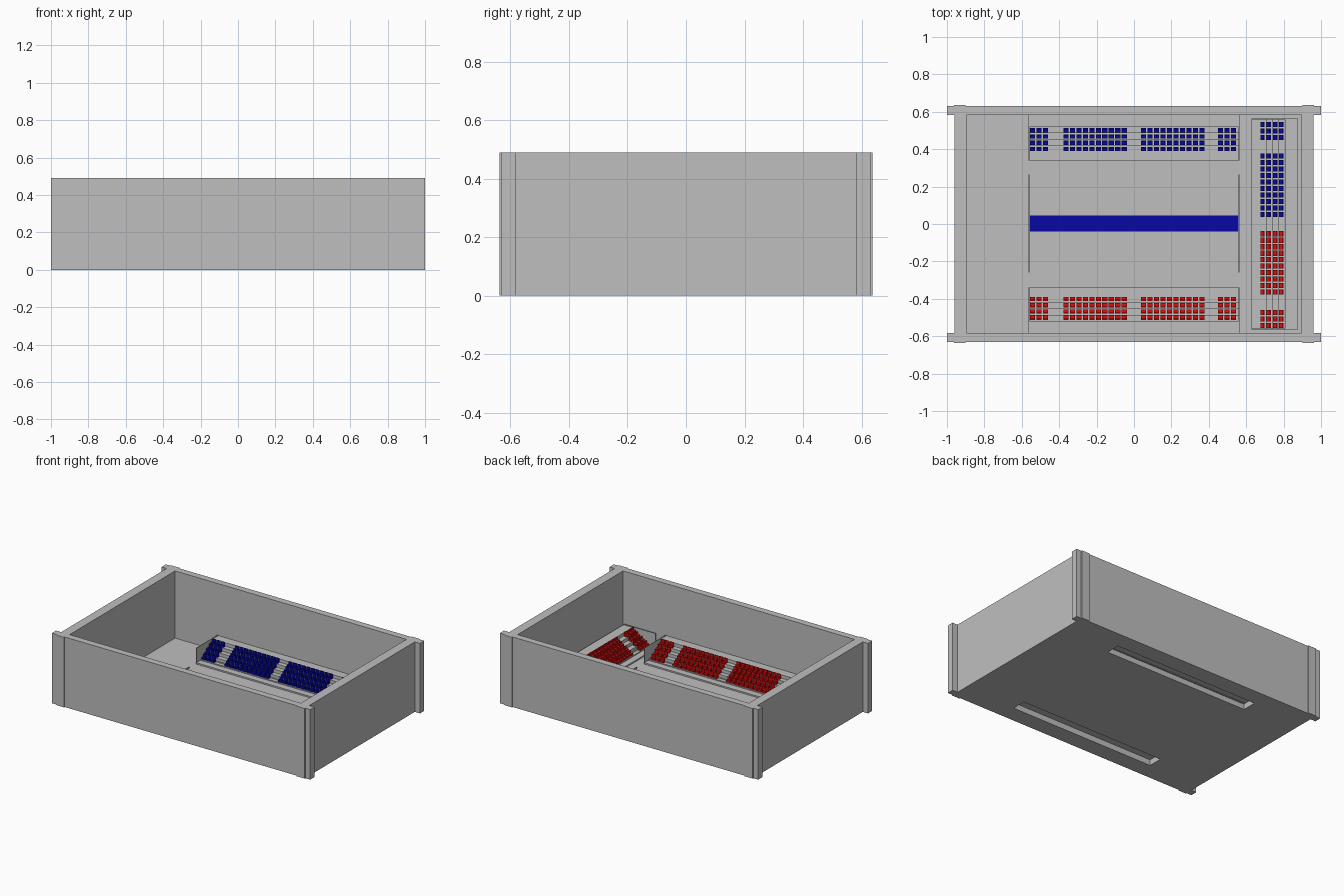
import bpy, bmesh

if "Cube" in bpy.data.objects:
    bpy.data.objects.remove(bpy.data.objects["Cube"])


def material(name, rgb):
    m = bpy.data.materials.new(name)
    m.diffuse_color = (*rgb, 1)
    m.use_nodes = True
    m.node_tree.nodes["Principled BSDF"].inputs["Base Color"].default_value = m.diffuse_color
    return m


GREY = material("concrete_grey", (0.52, 0.52, 0.52))
RED = material("seat_red", (0.74, 0.004, 0.004))
BLUE = material("seat_blue", (0.002, 0.002, 0.38))


def finish(name, bm, mat):
    bmesh.ops.recalc_face_normals(bm, faces=bm.faces)
    me = bpy.data.meshes.new(name)
    bm.to_mesh(me)
    bm.free()
    me.materials.append(mat)
    ob = bpy.data.objects.new(name, me)
    bpy.context.collection.objects.link(ob)
    return ob


def add_box(bm, lo, hi, place=lambda p: p):
    """Box between two corners, each corner passed through 'place'."""
    vs = [bm.verts.new(place((x, y, z)))
          for z in (lo[2], hi[2])
          for x, y in ((lo[0], lo[1]), (hi[0], lo[1]), (hi[0], hi[1]), (lo[0], hi[1]))]
    for f in ((3, 2, 1, 0), (4, 5, 6, 7), (0, 1, 5, 4), (1, 2, 6, 5), (2, 3, 7, 6), (3, 0, 4, 7)):
        bm.faces.new([vs[i] for i in f])


def box(name, lo, hi, mat=GREY):
    bm = bmesh.new()
    add_box(bm, lo, hi)
    return finish(name, bm, mat)


def extrude_outline(name, pts, vec, mat):
    """Solid made from a closed outline pushed along vec."""
    bm = bmesh.new()
    face = bm.faces.new([bm.verts.new(p) for p in pts])
    new = bmesh.ops.extrude_face_region(bm, geom=[face])["geom"]
    bmesh.ops.translate(bm, vec=vec, verts=[v for v in new if isinstance(v, bmesh.types.BMVert)])
    return finish(name, bm, mat)


H = 0.49        # wall height
FLOOR = 0.02    # floor height
HALF = 0.56     # half length of every stand

# Floor slab with two long openings under the side stands
bm = bmesh.new()
xs, ys = (-0.93, -HALF, HALF, 0.93), (-0.6, -0.51, -0.41, 0.41, 0.51, 0.6)
grid = [[bm.verts.new((x, y, 0)) for y in ys] for x in xs]
for i in range(3):
    for j in range(5):
        if not (i == 1 and j in (1, 3)):
            bm.faces.new((grid[i][j], grid[i + 1][j], grid[i + 1][j + 1], grid[i][j + 1]))
new = bmesh.ops.extrude_face_region(bm, geom=bm.faces[:])["geom"]
bmesh.ops.translate(bm, vec=(0, 0, FLOOR), verts=[v for v in new if isinstance(v, bmesh.types.BMVert)])
finish("floor", bm, GREY)

# Outer walls and the shallow pilasters near the corners
for s, name in ((-1, "front"), (1, "back")):
    y0, y1 = sorted((s * 0.583, s * 0.63))
    box(name + "_wall", (-1, y0, 0), (1, y1, H))
    for t, side in ((-1, "left"), (1, "right")):
        x0, x1 = sorted((t * 0.9, t * 0.962))
        p0, p1 = sorted((s * 0.6, s * 0.637))
        box(f"{name}_{side}_pilaster", (x0, p0, 0), (x1, p1, H))
for t, side in ((-1, "left"), (1, "right")):
    x0, x1 = sorted((t * 0.895, t * 0.96))
    box(side + "_wall", (x0, -0.583, 0), (x1, 0.583, H))
    # thin kerbs at the ends of the court
    k0, k1 = sorted((t * 0.56, t * 0.564))
    box(side + "_court_kerb", (k0, -0.26, 0.01), (k1, 0.265, FLOOR + 0.012))

# Blue strip across the middle of the court
box("centre_strip", (-HALF, -0.04, FLOOR - 0.005), (HALF, 0.045, FLOOR + 0.008), BLUE)

# Stepped stands, described as (along, depth, height)
ROWS = 4
FIRST, PITCH, RISE, LOW = 0.045, 0.0335, 0.0225, 0.037
SEAT_GROUPS = ((-0.555, 3), (-0.378, 10), (0.037, 10), (0.45, 3))


def stand(name, place, depth, colour):
    # stepped profile with a shallow recess underneath
    prof = [(0, FLOOR), (0, 0.03), (FIRST, 0.03)]
    for k in range(ROWS):
        z = LOW + RISE * k
        prof += [(FIRST + PITCH * k, z), (FIRST + PITCH * (k + 1), z)]
    top = LOW + RISE * ROWS
    prof += [(FIRST + PITCH * ROWS, top), (depth, top),
             (depth, FLOOR), (0.17, FLOOR), (0.17, 0.04), (0.07, 0.04), (0.07, FLOOR)]
    a, b = place((-HALF, 0, 0)), place((HALF, 0, 0))
    extrude_outline(name + "_steps", [place((-HALF, d, z)) for d, z in prof],
                    [q - p for p, q in zip(a, b)], GREY)
    # end panels
    for s, end in ((-1, "start"), (1, "finish")):
        bm = bmesh.new()
        u0, u1 = sorted((s * HALF, s * (HALF + 0.005)))
        add_box(bm, (u0, 0, 0.01), (u1, depth, 0.132), place)
        finish(f"{name}_{end}_panel", bm, GREY)
    # seats, one mesh for each colour
    meshes = {}
    for start, count in SEAT_GROUPS:
        mat = colour(start + 0.05)
        bm = meshes.setdefault(mat.name, (bmesh.new(), mat))[0]
        for i in range(count):
            u = start + 0.0347 * i
            for k in range(ROWS):
                d, z = FIRST + PITCH * k + 0.004, LOW + RISE * k
                add_box(bm, (u, d, z), (u + 0.027, d + 0.023, z + 0.014), place)
                add_box(bm, (u, d + 0.016, z + 0.014), (u + 0.027, d + 0.023, z + 0.031), place)
    for key, (bm, mat) in meshes.items():
        finish(f"{name}_{key}s", bm, mat)


stand("back_stand", lambda p: (p[0], 0.34 + p[1], p[2]), 0.245, lambda u: BLUE)
stand("front_stand", lambda p: (p[0], -0.34 - p[1], p[2]), 0.245, lambda u: RED)
stand("right_stand", lambda p: (0.627 + p[1], p[0], p[2]), 0.25,
      lambda u: BLUE if u > 0 else RED)
